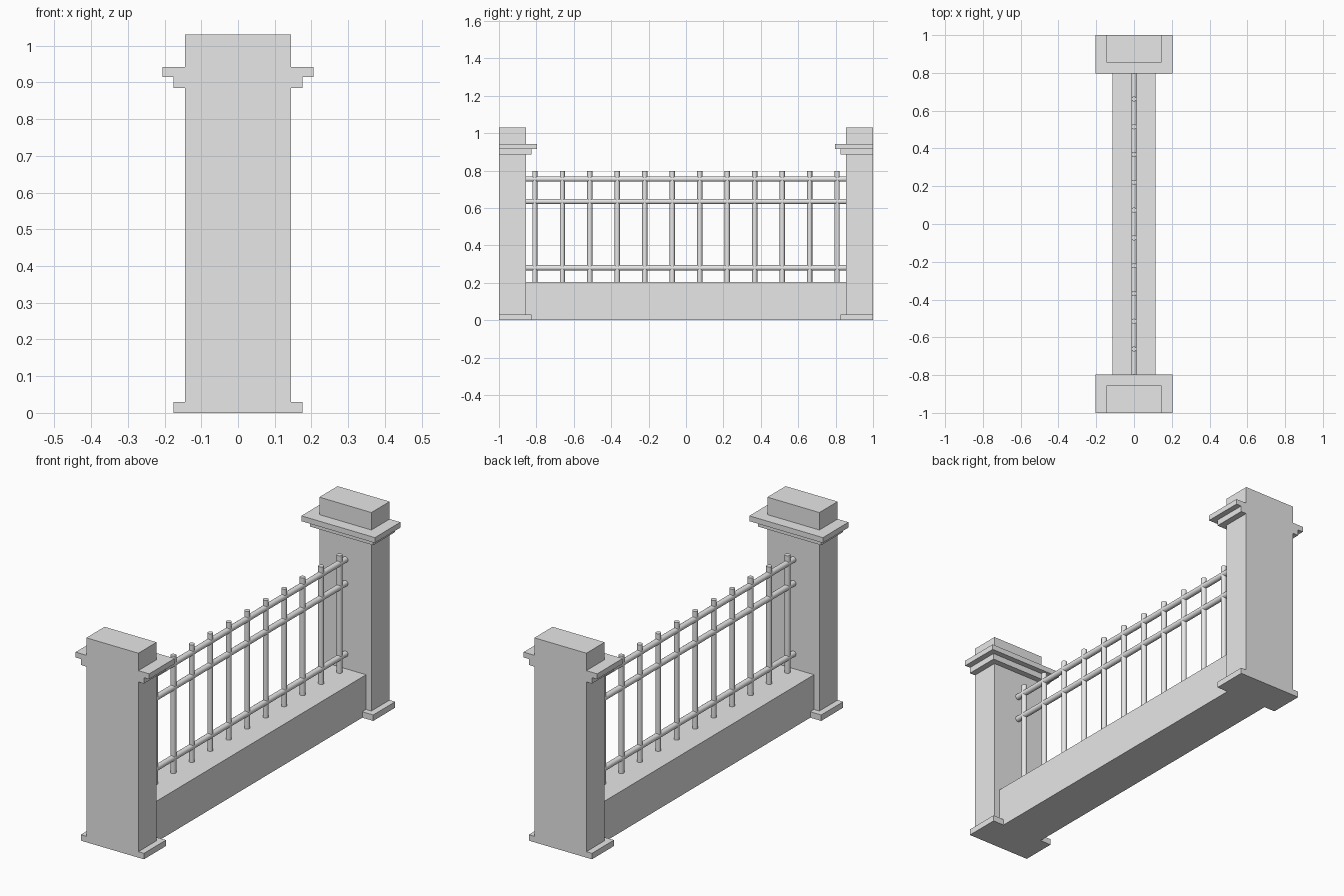
import bpy
from math import pi, radians

cube = bpy.data.objects.get("Cube")
if cube:
    bpy.data.objects.remove(cube, do_unlink=True)

stone = bpy.data.materials.new("light_grey")
stone.use_nodes = True
GREY = (0.8, 0.8, 0.8, 1)
stone.diffuse_color = GREY
stone.node_tree.nodes["Principled BSDF"].inputs["Base Color"].default_value = GREY


def box(name, half_x, y0, y1, z0, z1):
    bpy.ops.mesh.primitive_cube_add(size=1, location=(0, (y0 + y1) / 2, (z0 + z1) / 2))
    ob = bpy.context.object
    ob.name = name
    ob.scale = (2 * half_x, abs(y1 - y0), z1 - z0)
    bpy.ops.object.transform_apply(location=False, rotation=False)
    ob.data.materials.append(stone)


def rod(name, radius, length, location, tilt=0):
    bpy.ops.mesh.primitive_cylinder_add(vertices=16, radius=radius, depth=length,
                                        location=location, rotation=(tilt, 0, 0))
    ob = bpy.context.object
    ob.name = name
    ob.data.materials.append(stone)
    bpy.ops.object.shade_smooth_by_angle(angle=radians(40))


# Pillars with plinth and stepped cap, flush on their outer faces
for side, s in (("front", -1), ("back", 1)):
    box(side + "_pillar", 0.145, s * 0.855, s, 0, 1.03)
    box(side + "_plinth", 0.176, s * 0.825, s, 0, 0.03)
    box(side + "_lower_cap", 0.176, s * 0.825, s, 0.885, 0.915)
    box(side + "_upper_cap", 0.205, s * 0.797, s, 0.915, 0.942)

# Low wall between the pillars
box("low_wall", 0.115, -0.856, 0.856, 0, 0.205)

# Horizontal rails
for i, z in enumerate((0.28, 0.635, 0.755)):
    rod(f"rail_{i + 1}", 0.0145, 1.712, (0, 0, z), pi / 2)

# Upright bars
for i in range(12):
    rod(f"bar_{i + 1}", 0.0135, 0.6, (0, (i - 5.5) * 0.147, 0.497))
